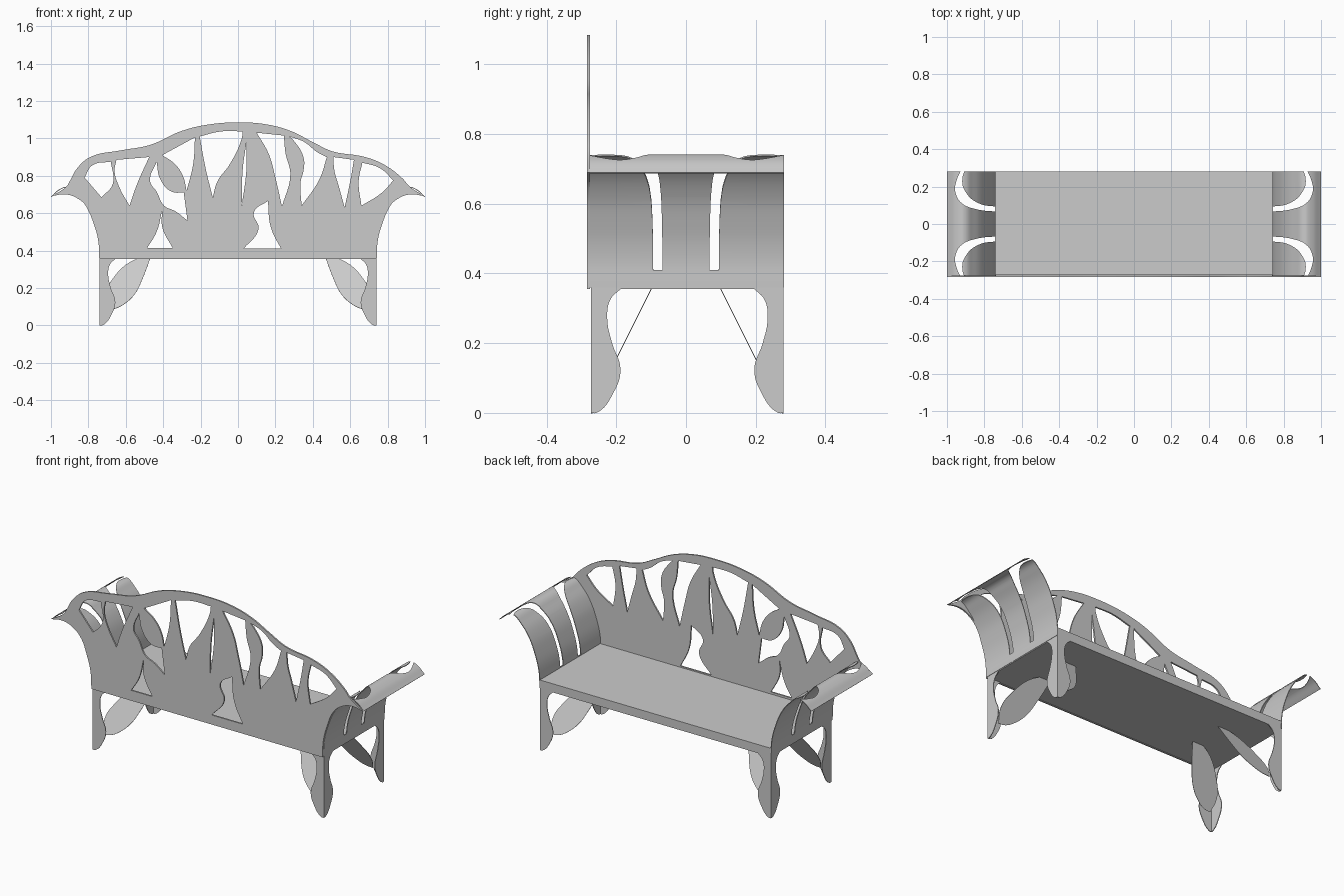
import bpy
from mathutils import Matrix, Vector

if "Cube" in bpy.data.objects:
    bpy.data.objects.remove(bpy.data.objects["Cube"])

grey = bpy.data.materials.new("plain grey")
grey.use_nodes = True
grey.diffuse_color = (0.6, 0.6, 0.6, 1)
grey.node_tree.nodes["Principled BSDF"].inputs["Base Color"].default_value = grey.diffuse_color


def select(obj):
    bpy.ops.object.select_all(action="DESELECT")
    obj.select_set(True)
    bpy.context.view_layer.objects.active = obj


def finish(obj):
    obj.data.materials.clear()
    obj.data.materials.append(grey)
    select(obj)
    bpy.ops.object.shade_smooth_by_angle(angle=0.6)


def add_loop(curve, points, cyclic):
    """Smooth loop that keeps sharp corners at tight turns."""
    spline = curve.splines.new("BEZIER")
    spline.bezier_points.add(len(points) - 1)
    spline.use_cyclic_u = cyclic
    count = len(points)
    for i, knot in enumerate(spline.bezier_points):
        here = Vector(points[i])
        before = here - Vector(points[i - 1])
        after = Vector(points[(i + 1) % count]) - here
        sharp = cyclic and before.normalized().dot(after.normalized()) < 0.35
        knot.co = (here.x, here.y, 0)
        knot.handle_left_type = knot.handle_right_type = "VECTOR" if sharp else "AUTO"


def plate(name, loops, half_thickness, matrix, cyclic=True):
    """Extruded flat shape with holes, or an extruded ribbon when not cyclic."""
    curve = bpy.data.curves.new(name, "CURVE")
    curve.dimensions = "2D"
    curve.fill_mode = "BOTH"
    curve.resolution_u = 6
    curve.extrude = half_thickness
    for loop in loops:
        add_loop(curve, loop, cyclic)
    obj = bpy.data.objects.new(name, curve)
    bpy.context.collection.objects.link(obj)
    select(obj)
    bpy.ops.object.convert(target="MESH")
    obj = bpy.context.object
    obj.name = name
    obj.data.transform(matrix)
    if matrix.determinant() < 0:
        obj.data.flip_normals()
    finish(obj)
    return obj


def facing_front(y):
    return Matrix(((1, 0, 0, 0), (0, 0, -1, y), (0, 1, 0, 0), (0, 0, 0, 1)))


def facing_side(x):
    return Matrix(((0, 0, 1, x), (1, 0, 0, 0), (0, 1, 0, 0), (0, 0, 0, 1)))


def flip(points, s):
    return [(s * a, b) for a, b in points]


# Seat slab
bpy.ops.mesh.primitive_cube_add(size=1, location=(0, 0.004, 0.38))
seat = bpy.context.object
seat.name = "seat"
seat.data.transform(Matrix.Diagonal((1.48, 0.552, 0.05, 1)))
finish(seat)

# Back panel outline: lower flare shared by both sides, crest drawn across
flare = [(0.74, 0.355), (0.745, 0.45), (0.77, 0.545), (0.81, 0.636),
         (0.86, 0.68), (0.92, 0.7), (1, 0.69), (0.917, 0.743)]
crest = [(0.88, 0.785), (0.78, 0.86), (0.68, 0.9), (0.5, 0.932), (0.4, 0.98),
         (0.28, 1.04), (0.15, 1.075), (0, 1.085), (-0.15, 1.075), (-0.3, 1.04),
         (-0.47, 0.965), (-0.63, 0.935), (-0.79, 0.9), (-0.86, 0.84), (-0.9, 0.77)]
panel = [flare + crest + flip(flare, -1)[::-1]]

# Openings between the leaves, from the right-hand end to the left-hand end
panel.append([(-.82, .79), (-.78, .855), (-.68, .875), (-.67, .755), (-.73, .685)])
panel.append([(-.65, .885), (-.475, .9), (-.54, .755), (-.58, .64), (-.635, .74), (-.66, .825)])
panel.append([(-.435, .875), (-.415, .78), (-.355, .715), (-.29, .71), (-.27, .56),
              (-.335, .61), (-.395, .64), (-.435, .715), (-.47, .77)])
panel.append([(-.405, .91), (-.23, 1.005), (-.24, .86), (-.275, .72), (-.295, .8), (-.34, .865)])
panel.append([(-.405, .62), (-.405, .525), (-.35, .415), (-.485, .415), (-.435, .5)])
panel.append([(-.205, 1.01), (-.09, 1.037), (.025, 1.037), (.02, 1), (-.045, .86),
              (-.11, .77), (-.135, .685), (-.17, .825)])
panel.append([(.045, .98), (.045, .83), (.02, .64), (.025, .83)])
panel.append([(.1, 1.03), (.245, 1.015), (.255, .915), (.28, .81), (.235, .635),
              (.2, .79), (.165, .915)])
panel.append([(.275, 1.01), (.355, .98), (.425, .925), (.475, .9), (.435, .78),
              (.34, .64), (.335, .77), (.35, .825), (.35, .9), (.3, .985)])
panel.append([(.51, .9), (.62, .885), (.6, .77), (.57, .63), (.54, .74), (.515, .83)])
panel.append([(.665, .87), (.76, .84), (.83, .775), (.77, .71), (.66, .64), (.645, .77)])
panel.append([(.16, .665), (.175, .525), (.23, .41), (.03, .41), (.11, .515), (.085, .605)])
plate("back_panel", panel, 0.0045, facing_front(-0.28))

# Scrolled arms with crescent slots
arm_profile = [(0.74, 0.36), (0.745, 0.45), (0.77, 0.545), (0.81, 0.636),
               (0.86, 0.7), (0.91, 0.738), (0.95, 0.728), (0.998, 0.688)]
slot = [(0.7, 0.064), (0.86, 0.083), (0.925, 0.115), (0.952, 0.16), (0.955, 0.21),
        (0.91, 0.3), (0.9, 0.3), (0.918, 0.24), (0.908, 0.185), (0.84, 0.115), (0.7, 0.09)]
for side, s in (("left", 1), ("right", -1)):
    arm = plate(side + "_arm", [flip(arm_profile, s)], 0.279, facing_front(0.002), cyclic=False)
    shell = arm.modifiers.new("thickness", "SOLIDIFY")
    shell.thickness = 0.004
    shell.offset = 0
    cutters = []
    for t in (1, -1):
        outline = [(s * x, t * y) for x, y in slot]
        cutter = plate("slot_cutter", [outline], 0.3, Matrix.Translation((0, 0, 0.71)))
        cutter.hide_render = True
        cut = arm.modifiers.new("slot", "BOOLEAN")
        cut.object = cutter
        cut.operation = "DIFFERENCE"
        cutters.append(cutter)
    select(arm)
    for name in [m.name for m in arm.modifiers]:
        bpy.ops.object.modifier_apply(modifier=name)
    for cutter in cutters:
        bpy.data.objects.remove(cutter)
    finish(arm)

# Legs: two plates folded at each corner and a slanted leaf brace behind them
leg = [(0, 0.356), (0.085, 0.356), (0.055, 0.325), (0.046, 0.27), (0.06, 0.2),
       (0.084, 0.125), (0.065, 0.06), (0.015, 0), (0, 0)]
leaf = [(0.47, 0.356), (0.54, 0.356), (0.69, 0.22), (0.715, 0.15), (0.7, 0.085),
        (0.655, 0.09), (0.6, 0.12), (0.55, 0.17), (0.51, 0.25)]
for side, s in (("left", 1), ("right", -1)):
    for end, t, y in (("front", -1, -0.272), ("rear", 1, 0.28)):
        label = end + "_" + side
        face = [(s * (0.74 - a), z) for a, z in leg]
        flank = [(y - t * a, z) for a, z in leg]
        plate(label + "_leg_face", [face], 0.002, facing_front(y - t * 0.002))
        plate(label + "_leg_side", [flank], 0.002, facing_side(s * 0.738))
        slant = Matrix(((1, 0, 0, 0), (0, -0.5 * t, t, 0.2775 * t),
                        (0, 1, 0.5, 0), (0, 0, 0, 1)))
        plate(label + "_leaf_brace", [flip(leaf, s)], 0.001, slant)
